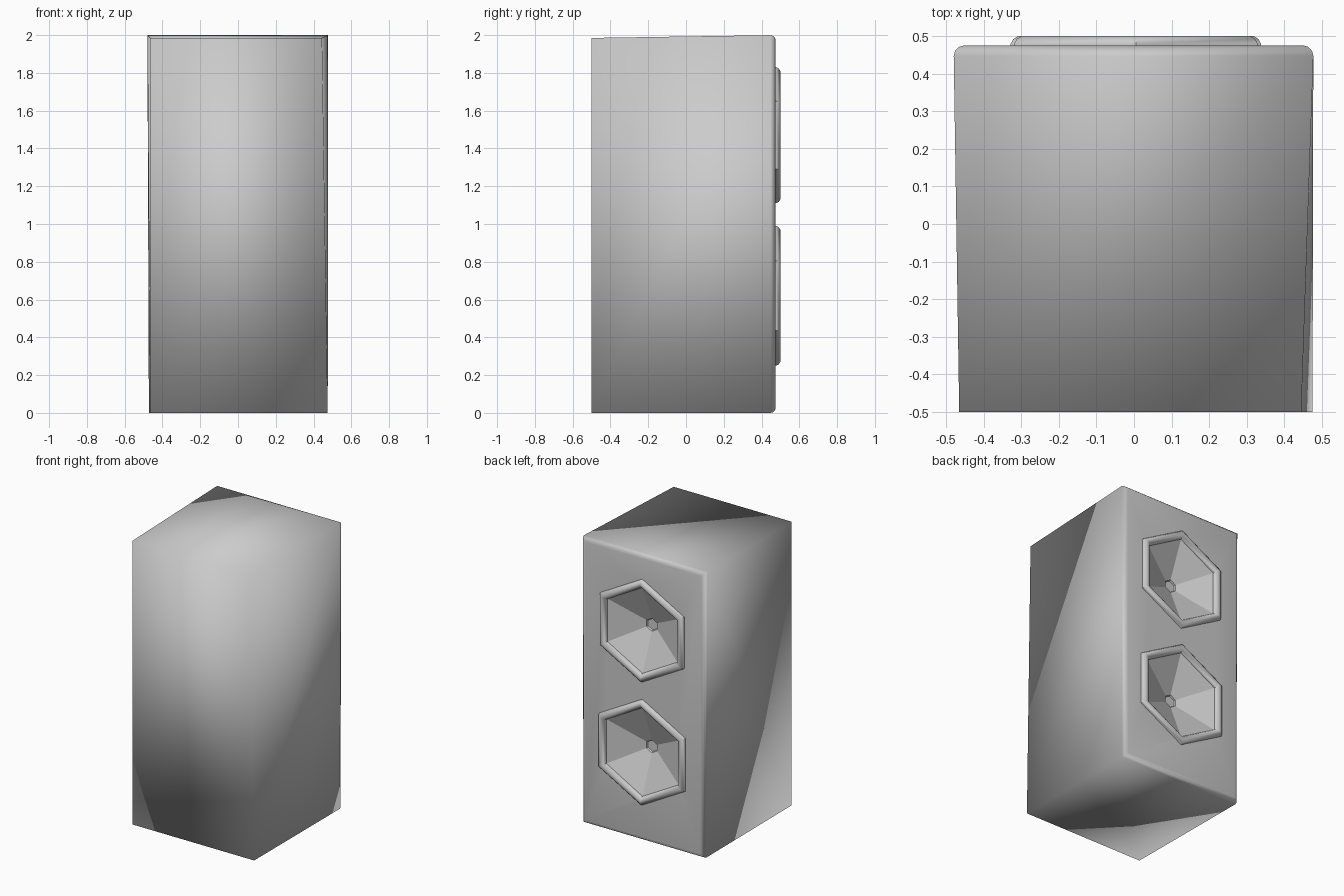
import bpy, bmesh, math

if "Cube" in bpy.data.objects:
    bpy.data.objects.remove(bpy.data.objects["Cube"])

grey = bpy.data.materials.new("cabinet_grey")
grey.diffuse_color = (0.6, 0.6, 0.6, 1)
grey.use_nodes = True
grey.node_tree.nodes["Principled BSDF"].inputs["Base Color"].default_value = grey.diffuse_color

SPEAKERS = (("lower", 0.62, 0.37), ("upper", 1.47, 0.36))  # name, height, radius
BACK = 0.475


def make_object(name, bm):
    bmesh.ops.recalc_face_normals(bm, faces=bm.faces)
    mesh = bpy.data.meshes.new(name)
    bm.to_mesh(mesh)
    bm.free()
    ob = bpy.data.objects.new(name, mesh)
    bpy.context.collection.objects.link(ob)
    mesh.materials.append(grey)
    return ob


def hex_rings(bm, profile, cz):
    """Sweep (radius, y) profile points round a six-sided, point-up outline."""
    rings = []
    for r, y in profile:
        rings.append([bm.verts.new((0.005 + 1.04 * r * math.sin(k * math.pi / 3), y,
                                    cz + r * math.cos(k * math.pi / 3))) for k in range(6)])
    return rings


def bridge(bm, a, b):
    for k in range(6):
        bm.faces.new((a[k], a[(k + 1) % 6], b[(k + 1) % 6], b[k]))


# Cabinet: slightly tapered box, only the speaker side has rounded edges
bm = bmesh.new()
corners = [(-0.465, -0.5, 0), (0.475, -0.5, 0), (0.445, -0.5, 1.985), (-0.465, -0.5, 1.985),
           (-0.472, BACK, 0), (0.475, BACK, 0), (0.478, BACK, 2), (-0.48, BACK, 2)]
v = [bm.verts.new(c) for c in corners]
for f in ((0, 1, 2, 3), (5, 4, 7, 6), (0, 4, 5, 1), (3, 2, 6, 7), (0, 3, 7, 4), (1, 5, 6, 2)):
    bm.faces.new([v[i] for i in f])
rim = [e for e in bm.edges if all(p.co.y > 0.4 for p in e.verts)]
bmesh.ops.bevel(bm, geom=rim, offset=0.028, segments=3, profile=0.5, affect='EDGES')
cabinet = make_object("cabinet", bm)

# Speaker cones: hexagonal funnels cut into the cabinet
for label, cz, r in SPEAKERS:
    bm = bmesh.new()
    rings = hex_rings(bm, [(r - 0.005, 0.505), (r - 0.055, BACK), (0.045, 0.37), (0.04, 0.36)], cz)
    for a, b in zip(rings, rings[1:]):
        bridge(bm, a, b)
    bm.faces.new(rings[0])
    bm.faces.new(rings[-1])
    cutter = make_object(label + "_cone_cutter", bm)
    mod = cabinet.modifiers.new("cone_cut", 'BOOLEAN')
    mod.object = cutter
    mod.operation = 'DIFFERENCE'
    mod.solver = 'EXACT'
    bpy.context.view_layer.objects.active = cabinet
    bpy.ops.object.modifier_apply(modifier=mod.name)
    bpy.data.objects.remove(cutter)

# Smooth shading on the cabinet, crisp edges inside the cones
for p in cabinet.data.polygons:
    p.use_smooth = True
for e in cabinet.data.edges:
    pts = [cabinet.data.vertices[i].co for i in e.vertices]
    if all(abs(c.x) < 0.4 and c.y > 0.3 and 0.2 < c.z < 1.9 for c in pts):
        e.use_edge_sharp = True

# Raised hexagonal rims around the cones
for label, cz, r in SPEAKERS:
    bm = bmesh.new()
    rings = hex_rings(bm, [(r, BACK - 0.005), (r, BACK + 0.004), (r - 0.008, 0.492), (r - 0.022, 0.5),
                           (r - 0.036, 0.5), (r - 0.05, 0.492), (r - 0.06, BACK + 0.002),
                           (r - 0.06, BACK - 0.005)], cz)
    for i in range(len(rings)):
        bridge(bm, rings[i - 1], rings[i])
    rim_ob = make_object(label + "_speaker_rim", bm)
    bpy.ops.object.select_all(action='DESELECT')
    rim_ob.select_set(True)
    bpy.context.view_layer.objects.active = rim_ob
    bpy.ops.object.shade_smooth_by_angle(angle=math.radians(45))
